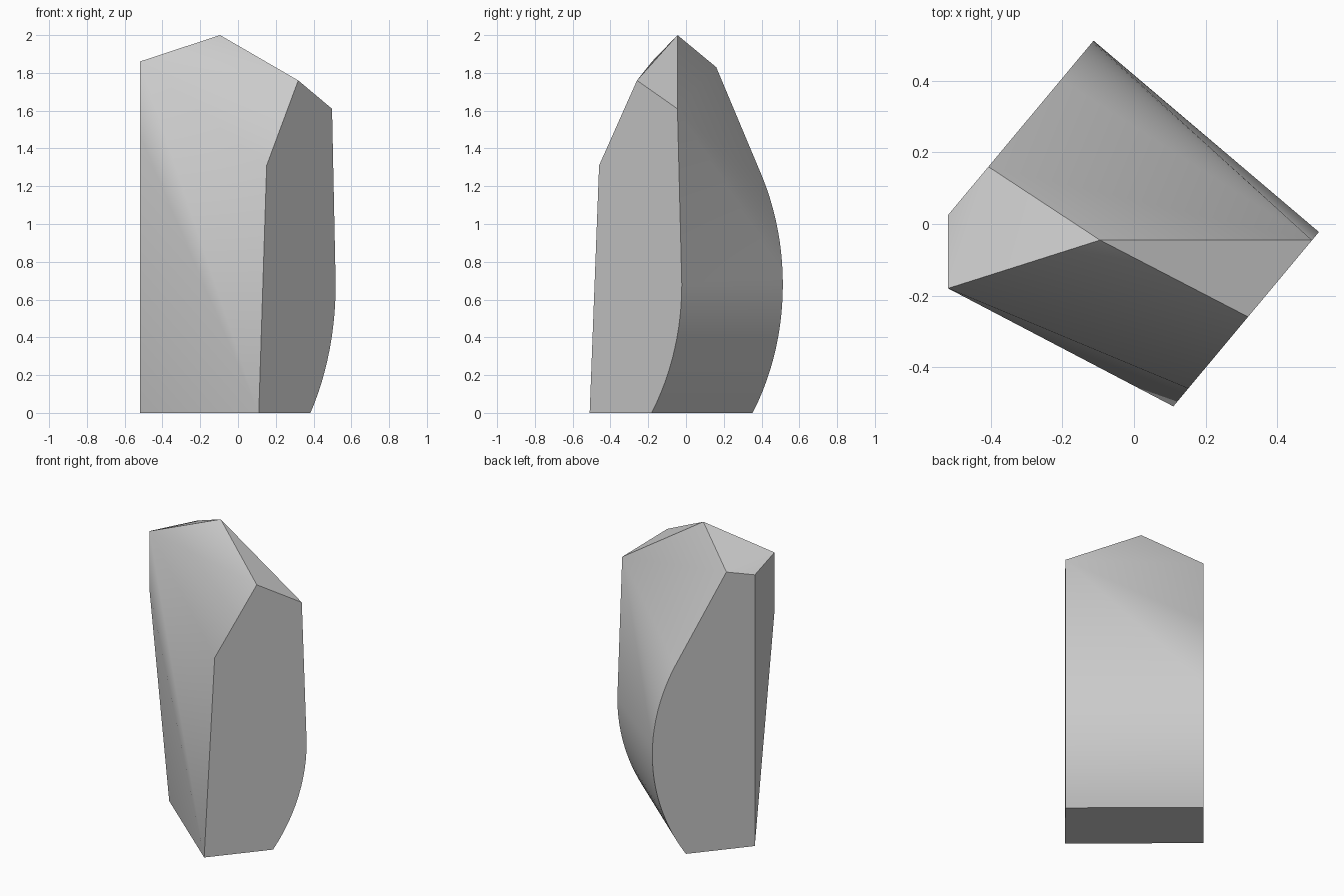
import bpy, bmesh, math
from mathutils import Vector

cube = bpy.data.objects.get("Cube")
if cube:
    bpy.data.objects.remove(cube, do_unlink=True)

# The two flat ends are parallel; profiles run along this direction
ALONG = Vector((0.641, 0.768, 0))
RIGHT_END = Vector((0.11, -0.51, 0))
LEFT_END = Vector((-0.52, 0.025, 0))
BULGE, BULGE_Z, RADIUS = 0.635, 0.68, 1.215


def on_end(corner, u, z):
    return corner + ALONG * u + Vector((0, 0, z))


def rounded_back(corner, top, steps):
    """Arc of the curved back, from the ground up to the given height."""
    points = []
    for i in range(steps + 1):
        z = top * i / steps
        drop = RADIUS - math.sqrt(RADIUS ** 2 - (z - BULGE_Z) ** 2)
        points.append(on_end(corner, BULGE - drop, z))
    return points


# Outline of each flat end
points = rounded_back(RIGHT_END, BULGE_Z, 12) + rounded_back(LEFT_END, 1.25, 22)
for u, z in ((0, 0), (0.065, 1.31), (0.326, 1.76), (0.605, 1.61)):
    points.append(on_end(RIGHT_END, u, z))
for u, z in ((0, 0), (0, 1.79), (0.176, 1.83)):
    points.append(on_end(LEFT_END, u, z))

# Peak and the chipped corner beside it
points += [Vector((-0.095, -0.045, 2)),
           Vector((-0.52, -0.18, 1.86)), Vector((-0.52, -0.18, 1.47))]

# Wrap the points into one solid stone
bm = bmesh.new()
for p in points:
    bm.verts.new(p)
hull = bmesh.ops.convex_hull(bm, input=bm.verts[:])
spare = {v for v in hull["geom_interior"] + hull["geom_unused"]
         if isinstance(v, bmesh.types.BMVert)}
bmesh.ops.delete(bm, geom=list(spare), context="VERTS")
bmesh.ops.dissolve_limit(bm, angle_limit=math.radians(0.3),
                         verts=bm.verts[:], edges=bm.edges[:])
bmesh.ops.recalc_face_normals(bm, faces=bm.faces[:])
mesh = bpy.data.meshes.new("standing_stone")
bm.to_mesh(mesh)
bm.free()
stone = bpy.data.objects.new("standing_stone", mesh)
bpy.context.collection.objects.link(stone)

# Plain grey stone
grey = bpy.data.materials.new("stone_grey")
grey.use_nodes = True
colour = (0.6, 0.6, 0.6, 1)
grey.diffuse_color = colour
for node in grey.node_tree.nodes:
    if node.type == "BSDF_PRINCIPLED":
        node.inputs["Base Color"].default_value = colour
mesh.materials.append(grey)

# Smooth shading with crisp edges
bpy.ops.object.select_all(action="DESELECT")
stone.select_set(True)
bpy.context.view_layer.objects.active = stone
bpy.ops.object.shade_smooth_by_angle(angle=math.radians(30))
